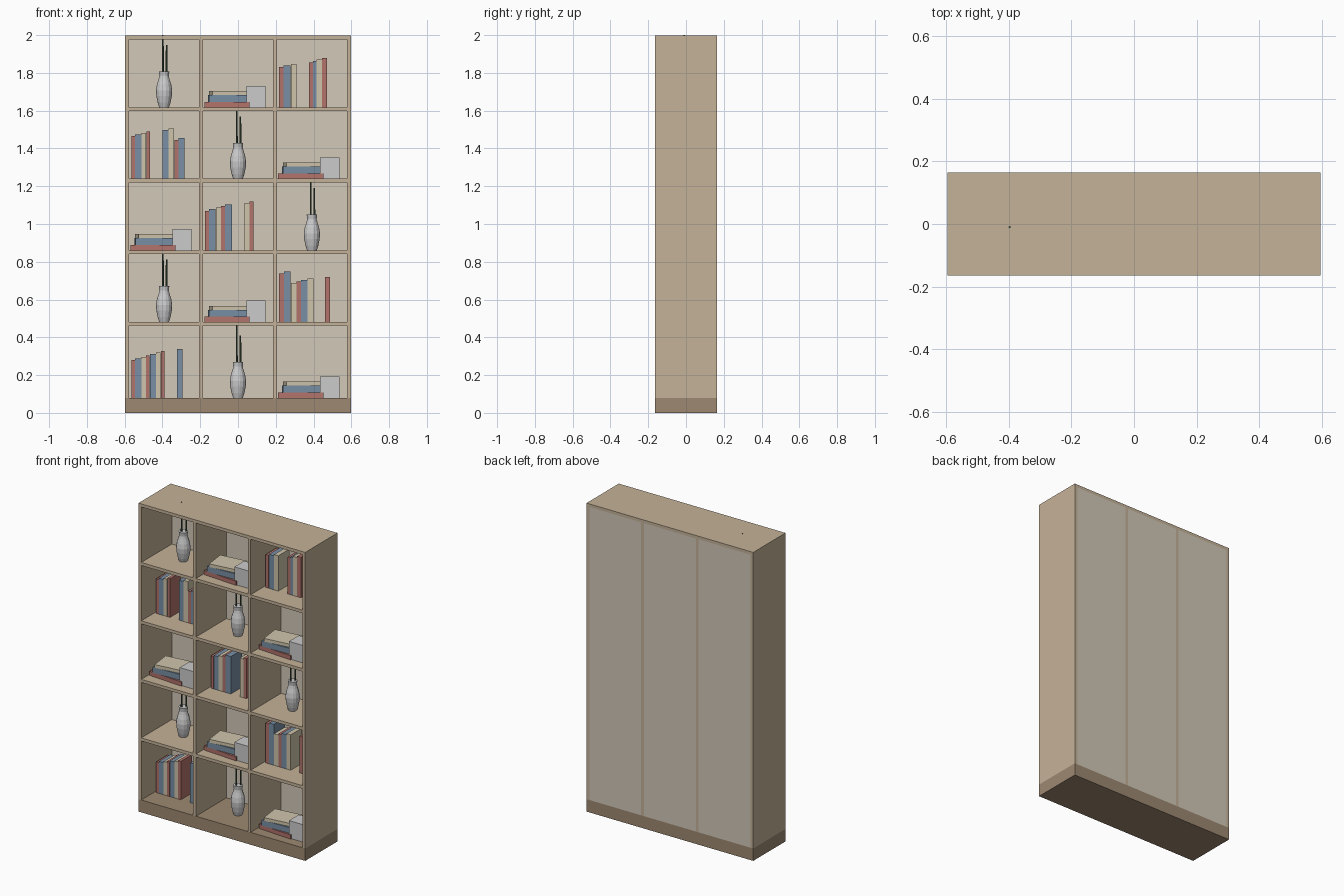
import bpy, bmesh, math

if "Cube" in bpy.data.objects:
    bpy.data.objects.remove(bpy.data.objects["Cube"])

def srgb(r, g, b):
    f = lambda c: (c / 255 / 12.92) if c < 11 else ((c / 255 + 0.055) / 1.055) ** 2.4
    return (f(r), f(g), f(b), 1)

def material(name, *rgb):
    m = bpy.data.materials.new(name)
    m.diffuse_color = srgb(*rgb)
    m.use_nodes = True
    m.node_tree.nodes["Principled BSDF"].inputs["Base Color"].default_value = m.diffuse_color
    return m

WOOD = material("wood", 197, 178, 152)
PLINTH = material("dark_wood", 157, 137, 113)
BACK = material("back_board", 210, 200, 184)
RED = material("red_cover", 178, 115, 107)
BLUE = material("blue_cover", 120, 143, 165)
CREAM = material("cream_cover", 208, 197, 172)
WHITE = material("ceramic", 215, 215, 215)
GREEN = material("stem_green", 66, 84, 66)

def finish(name, bm, mat):
    bmesh.ops.recalc_face_normals(bm, faces=bm.faces)
    me = bpy.data.meshes.new(name)
    bm.to_mesh(me)
    bm.free()
    me.materials.append(mat)
    ob = bpy.data.objects.new(name, me)
    bpy.context.collection.objects.link(ob)
    return ob

def box(name, mat, x, y, z, turn=0):
    """Box from (min, max) ranges, turned about its own vertical axis."""
    bm = bmesh.new()
    bmesh.ops.create_cube(bm, size=1)
    for v in bm.verts:
        for i, r in enumerate((x, y, z)):
            v.co[i] *= r[1] - r[0]
    ob = finish(name, bm, mat)
    ob.location = [(r[0] + r[1]) / 2 for r in (x, y, z)]
    ob.rotation_euler.z = math.radians(turn)
    return ob

def lathe(name, mat, profile, loc, sides):
    """Revolve (radius, height) points and cap both ends."""
    bm = bmesh.new()
    rings = [[bm.verts.new((r * math.cos(2 * math.pi * k / sides),
                            r * math.sin(2 * math.pi * k / sides), z))
              for k in range(sides)] for r, z in profile]
    for a, b in zip(rings, rings[1:]):
        for k in range(sides):
            n = (k + 1) % sides
            bm.faces.new((a[k], a[n], b[n], b[k]))
    bm.faces.new(rings[0])
    bm.faces.new(rings[-1])
    ob = finish(name, bm, mat)
    ob.location = loc
    return ob

# Case
W, D, T, TOP, BASE = 0.597, 0.165, 0.02, 1.997, 0.08
CELL = (2 * W - 4 * T) / 3
FLOORS = [BASE, 0.482, 0.861, 1.24, 1.618]
LEFTS = [-W + T + i * (CELL + T) for i in range(3)]

box("plinth", PLINTH, (-W, W), (-D, D), (0, BASE))
box("top_panel", WOOD, (-W, W), (-D, D), (TOP - T, TOP))
for i in range(4):
    x = -W + i * (CELL + T)
    box("side_panel" if i in (0, 3) else "divider", WOOD, (x, x + T), (-D, D), (BASE, TOP - T))
for x in LEFTS:
    box("back_panel", BACK, (x, x + CELL), (D - 0.018, D), (BASE, TOP - T))
    for z in FLOORS[1:]:
        box("shelf", WOOD, (x, x + CELL), (-D, D - 0.018), (z - T, z))

# Vase with two stems
VASE = [(0.026, 0), (0.034, 0.025), (0.041, 0.06), (0.043, 0.09), (0.038, 0.12),
        (0.029, 0.148), (0.025, 0.165), (0.028, 0.19)]

def vase(cx, z):
    lathe("vase", WHITE, VASE, (cx, 0, z), 14)
    for dx, y, top in ((-0.006, -0.01, 0.382), (0.013, 0.01, 0.33)):
        lathe("stem", GREEN, [(0.005, 0.15), (0.004, top)], (cx + dx, y, z), 8)

# Lying books with a block beside them
def stack(cx, z):
    box("lying_book_red", RED, (cx - 0.173, cx + 0.067), (-0.10, 0.06), (z, z + 0.027), -4)
    box("lying_book_blue", BLUE, (cx - 0.155, cx + 0.06), (-0.095, 0.055), (z + 0.027, z + 0.064), 2)
    box("lying_book_cream", CREAM, (cx - 0.145, cx + 0.05), (-0.09, 0.05), (z + 0.064, z + 0.085), 7)
    box("block", WHITE, (cx + 0.044, cx + 0.145), (-0.10, 0), (z, z + 0.113))

# Standing books: widths in thousandths, negative marks a gap
ROWS = [
    (0.199, (20, 34, 24, 20, 34, 25, 20, -65, 31)),
    (0.257, (26, 36, 31, 23, 35, 31, -62, 26)),
    (0.209, (21, 35, 28, 22, 38, -64, 27, 21)),
    (0.225, (20, 34, 26, 20, -64, 33, 31, 22, 33)),
    (0.212, (24, 38, 31, -64, 23, 18, 29, 28)),
]

def books(left, z, row):
    h, widths = ROWS[row]
    x, n = left + 0.012, 0
    for w in widths:
        if w > 0:
            box("standing_book", (RED, BLUE, CREAM)[n % 3],
                (x, x + w / 1000 - 0.001), (-0.03, 0.085), (z, z + h))
            n += 1
            h += 0.0083
            if h > 0.273:
                h -= 0.069
        x += abs(w) / 1000

# Fill the compartments, bottom row first
for row, layout in enumerate(("BVS", "VSB", "SBV", "BVS", "VSB")):
    for left, kind in zip(LEFTS, layout):
        z, cx = FLOORS[row], left + CELL / 2
        if kind == "V":
            vase(cx, z)
        elif kind == "S":
            stack(cx, z)
        else:
            books(left, z, row)
